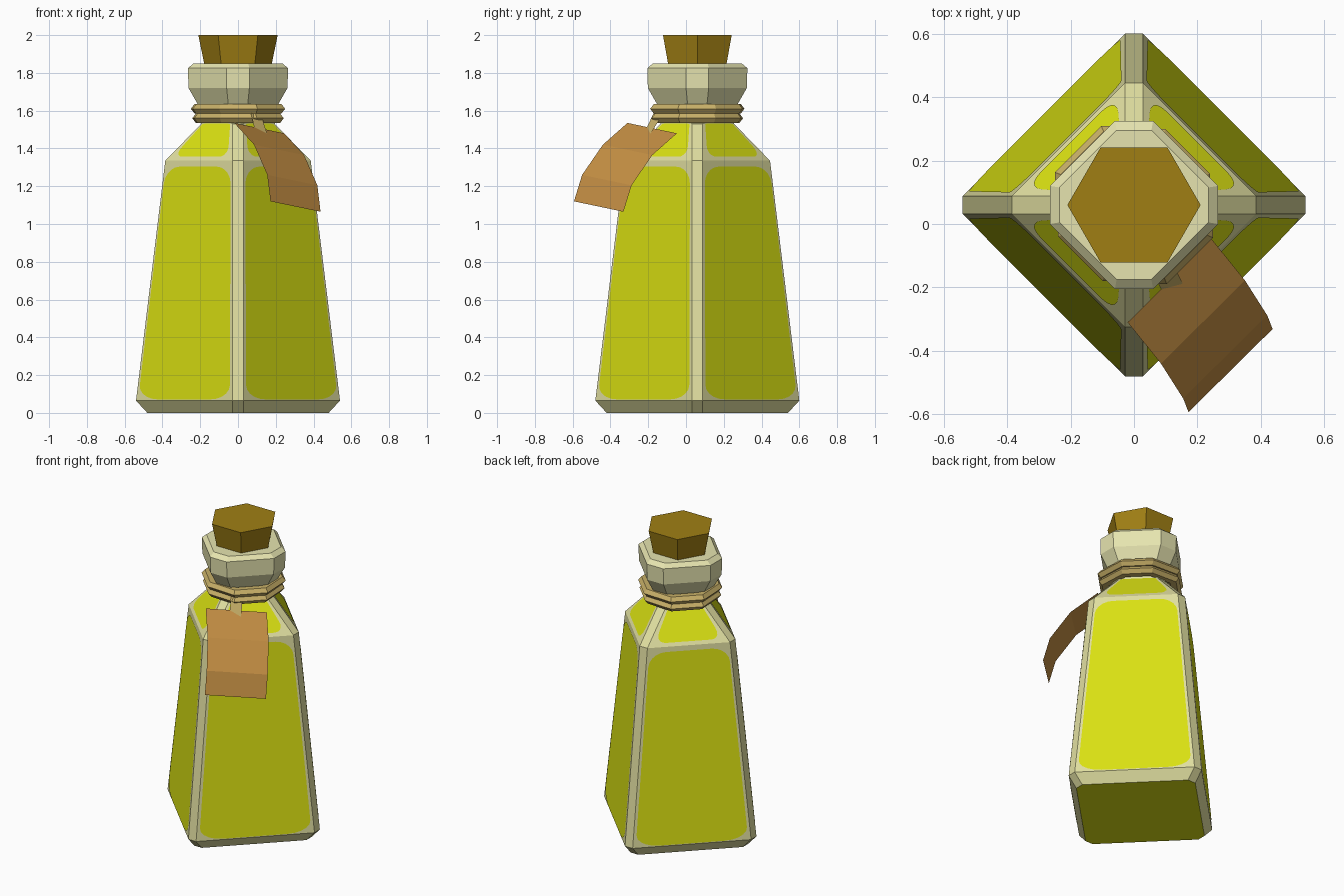
import bpy, math
from mathutils import Vector

if "Cube" in bpy.data.objects:
    bpy.data.objects.remove(bpy.data.objects["Cube"])

CY = 0.06  # bottle axis is slightly behind the origin


def mat(name, r, g, b):
    lin = [((c / 255 + 0.055) / 1.055) ** 2.4 if c > 10 else c / 255 / 12.92 for c in (r, g, b)]
    m = bpy.data.materials.new(name)
    m.diffuse_color = (*lin, 1)
    m.use_nodes = True
    m.node_tree.nodes["Principled BSDF"].inputs["Base Color"].default_value = m.diffuse_color
    return m


LIQUID = mat("yellow_liquid", 218, 225, 18)
GLASS = mat("pale_glass", 224, 222, 160)
LIP = mat("cream_lip", 230, 228, 175)
CORK = mat("cork_brown", 160, 127, 20)
STRING = mat("tan_string", 200, 176, 104)
PAPER = mat("tag_brown", 198, 144, 68)


def make(name, verts, faces, *mats):
    me = bpy.data.meshes.new(name)
    me.from_pydata([tuple(v) for v in verts], [], faces)
    for m in mats:
        me.materials.append(m)
    ob = bpy.data.objects.new(name, me)
    bpy.context.collection.objects.link(ob)
    return ob


def diamond(r, h, z):
    """Diamond cross-section of reach r with corners cut to half-width h."""
    return [Vector((x, y + CY, z)) for x, y in
            ((r, -h), (r, h), (h, r), (-h, r), (-r, h), (-r, -h), (-h, -r), (h, -r))]


def hexagon(r, z):
    return [Vector((r * math.cos(k * math.pi / 3), CY + r * math.sin(k * math.pi / 3), z)) for k in range(6)]


def loft(name, rings, *mats):
    n = len(rings[0])
    verts = [v for ring in rings for v in ring]
    faces = [(i * n + k, i * n + (k + 1) % n, (i + 1) * n + (k + 1) % n, (i + 1) * n + k)
             for i in range(len(rings) - 1) for k in range(n)]
    faces += [tuple(reversed(range(n))), tuple(range(len(verts) - n, len(verts)))]
    return make(name, verts, faces, *mats)


# glass body: base chamfer, tapering sides, shoulder and neck; base face shows liquid
E = 0.028
levels = [diamond(r, E, z) for r, z in
          ((0.48, 0), (0.54, 0.065), (0.385, 1.335), (0.195, 1.53), (0.195, 1.66))]
body = loft("bottle_body", levels, GLASS, LIQUID)
for p in body.data.polygons:
    if p.normal.z < -0.9:
        p.material_index = 1


def rounded(u0, u1, v0, v1, ru, rb, rt, seg=5):
    """Rounded rectangle in face coordinates; rb and rt are corner heights."""
    pts = []
    for cu, cv, rv, a0 in ((u0 + ru, v0 + rb, rb, 180), (u1 - ru, v0 + rb, rb, 270),
                           (u1 - ru, v1 - rt, rt, 0), (u0 + ru, v1 - rt, rt, 90)):
        for s in range(seg + 1):
            a = math.radians(a0 + 90 * s / seg)
            pts.append((cu + ru * math.cos(a), cv + rv * math.sin(a)))
    return pts


# liquid panels seen through each wide face
def panels(name, low, high, outline):
    verts, faces = [], []
    for k in (1, 3, 5, 7):
        a, b, c, d = low[k], low[(k + 1) % 8], high[(k + 1) % 8], high[k]
        n = (b - a).cross(d - a).normalized() * 0.003
        start = len(verts)
        verts += [a.lerp(b, u).lerp(d.lerp(c, u), v) + n for u, v in outline]
        faces.append(tuple(range(start, len(verts))))
    make(name, verts, faces, LIQUID)


panels("side_liquid", levels[1], levels[2], rounded(0.025, 0.975, 0.005, 0.975, 0.2, 0.06, 0.07))
panels("shoulder_liquid", levels[2], levels[3], rounded(0.07, 0.93, 0.1, 1.0, 0.14, 0.3, 0.02))

# bottle lip
loft("bottle_lip", [diamond(r, h, z) for r, h, z in
     ((0.205, 0.05, 1.62), (0.262, 0.06, 1.72), (0.265, 0.06, 1.825), (0.235, 0.055, 1.85))], LIP)

# hexagonal cork
loft("cork", [hexagon(0.177, 1.84), hexagon(0.21, 2.0)], CORK)


# string wound twice around the neck
def string_ring(name, reach, z):
    verts, faces, m = [], [], 6
    for k in range(8):
        a = math.radians(22.5 + 45 * k)
        r = reach * (1.0 if k in (2, 3, 6, 7) else 0.96)
        for j in range(m):
            t = 2 * math.pi * j / m
            rr = r - 0.04 + 0.04 * math.cos(t)
            verts.append((rr * math.cos(a), CY + rr * math.sin(a), z + 0.028 * math.sin(t)))
            k2, j2 = (k + 1) % 8, (j + 1) % m
            faces.append((k * m + j, k2 * m + j, k2 * m + j2, k * m + j2))
    make(name, verts, faces, STRING)


string_ring("upper_string", 0.27, 1.61)
string_ring("lower_string", 0.262, 1.56)

# short string loop holding the tag
make("tag_string", [(0.065, -0.165, 1.6), (0.09, -0.215, 1.495), (0.155, -0.19, 1.475), (0.12, -0.12, 1.585)],
     [(0, 1, 2, 3)], STRING)

# curved paper tag
edge = [(-0.02, -0.31, 1.535), (0.085, -0.44, 1.42), (0.155, -0.55, 1.26), (0.172, -0.593, 1.12)]
across = Vector((0.265, 0.262, -0.055))
tag_verts = [v for p in edge for v in (Vector(p), Vector(p) + across)]
make("paper_tag", tag_verts, [(2 * i, 2 * i + 2, 2 * i + 3, 2 * i + 1) for i in range(3)], PAPER)
